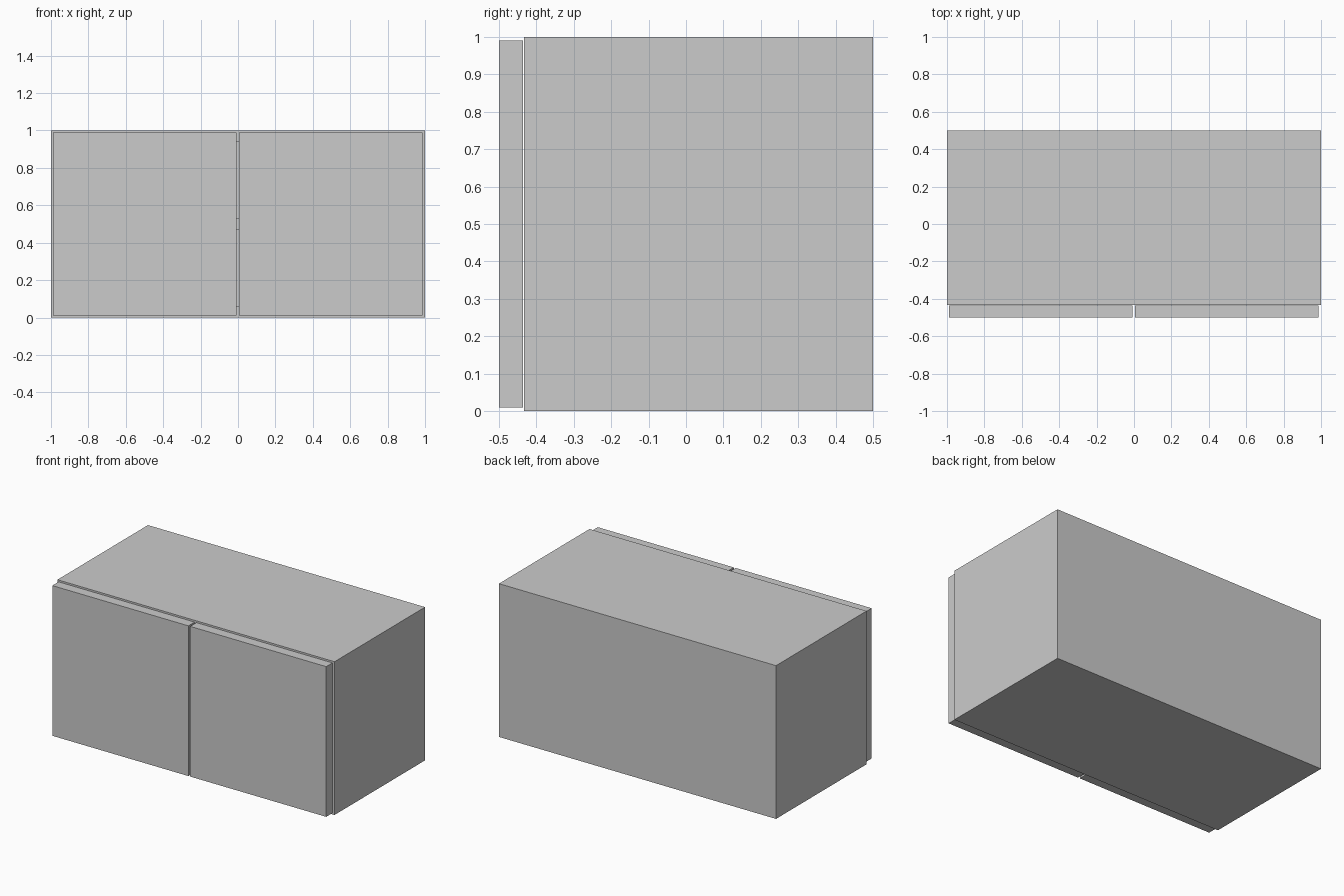
import bpy
import bmesh

if "Cube" in bpy.data.objects:
    bpy.data.objects.remove(bpy.data.objects["Cube"])

T = 0.06                      # board thickness
FRONT, BACK = -0.433, 0.5     # carcass depth range
INNER = 1.0 - T               # inner face of the side panels


def finish(name, bm):
    bmesh.ops.recalc_face_normals(bm, faces=bm.faces)
    mesh = bpy.data.meshes.new(name)
    bm.to_mesh(mesh)
    bm.free()
    obj = bpy.data.objects.new(name, mesh)
    bpy.context.collection.objects.link(obj)
    return obj


def box(name, x, y, z):
    bm = bmesh.new()
    bmesh.ops.create_cube(bm, size=1)
    for v in bm.verts:
        v.co = [(r[0] + r[1]) / 2 + c * (r[1] - r[0]) for c, r in zip(v.co, (x, y, z))]
    return finish(name, bm)


def extrude_x(name, profile, x0, x1):
    bm = bmesh.new()
    face = bm.faces.new([bm.verts.new((x0, y, z)) for y, z in profile])
    new = bmesh.ops.extrude_face_region(bm, geom=[face], use_keep_orig=True)["geom"]
    moved = [g for g in new if isinstance(g, bmesh.types.BMVert)]
    bmesh.ops.translate(bm, vec=(x1 - x0, 0, 0), verts=moved)
    return finish(name, bm)


# Side panels
box("left_side_panel", (-1, -INNER), (FRONT, BACK), (0, 1))
box("right_side_panel", (INNER, 1), (FRONT, BACK), (0, 1))

# Top, back, middle shelf and bottom as one continuous E-shaped section
inside = BACK - T
profile = [(FRONT, 0), (BACK, 0), (BACK, 1), (FRONT, 1),
           (FRONT, 1 - T), (inside, 1 - T), (inside, 0.53), (FRONT, 0.53),
           (FRONT, 0.47), (inside, 0.47), (inside, T), (FRONT, T)]
extrude_x("carcass_with_shelf", profile, -INNER, INNER)

# Pair of doors with a narrow gap between them
for name, x in (("left_door", -0.99), ("right_door", 0.005)):
    box(name, (x, x + 0.982), (-0.5, -0.436), (0.01, 0.99))
